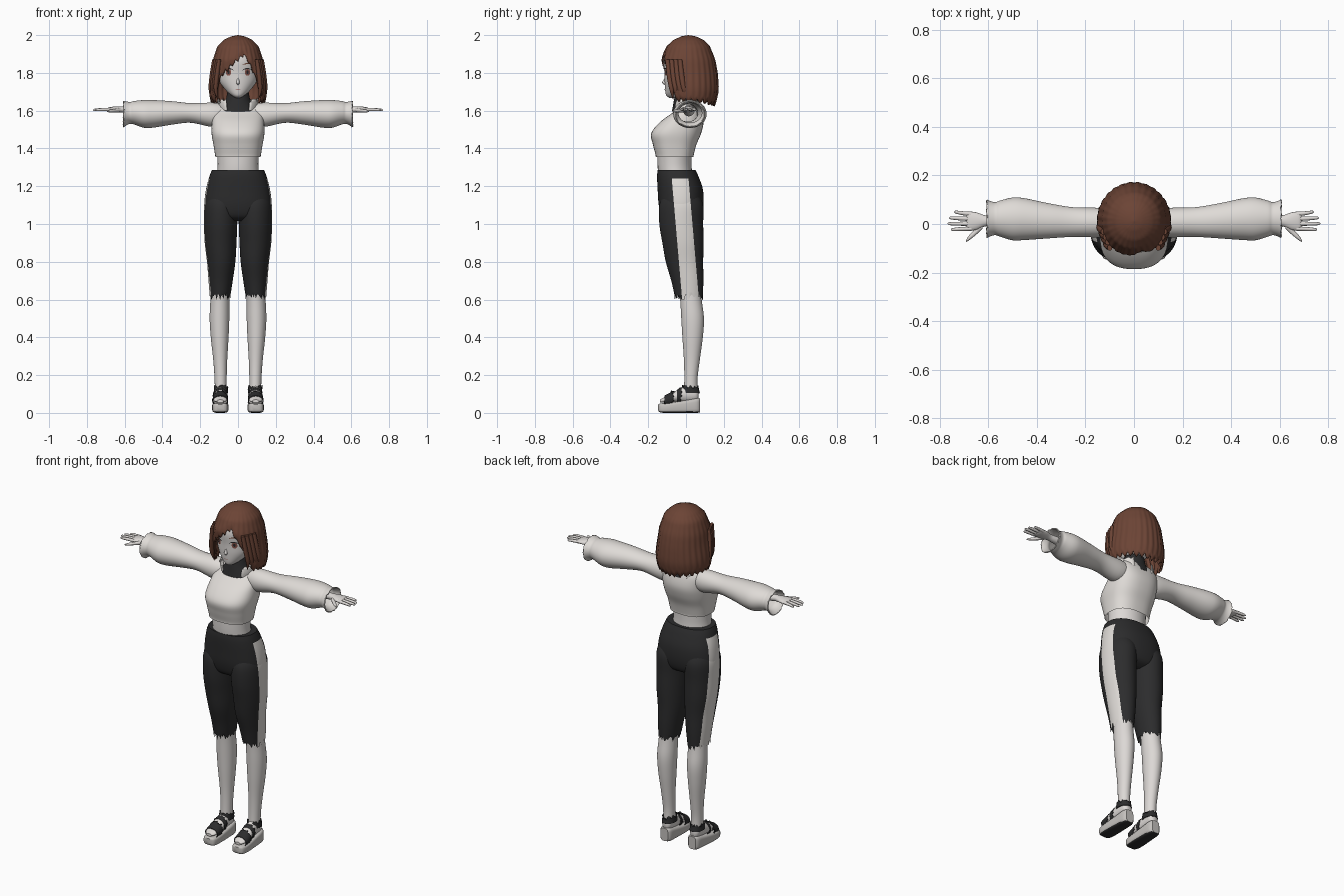
import bpy, bmesh, math, random
from mathutils import Vector

random.seed(4)
cube = bpy.data.objects.get("Cube")
if cube:
    bpy.data.objects.remove(cube)
made = []


def material(name, *rgb):
    mat = bpy.data.materials.new(name)
    mat.use_nodes = True
    mat.diffuse_color = (*rgb, 1)
    mat.node_tree.nodes["Principled BSDF"].inputs["Base Color"].default_value = (*rgb, 1)
    return mat


skin = material("pale skin", .72, .69, .67)
knit = material("off white knit", .74, .71, .68)
black = material("black cloth", .025, .025, .026)
brown = material("brown hair", .15, .058, .036)
sole_grey = material("grey sole", .55, .53, .51)
iris_brown = material("red brown iris", .25, .09, .07)
lip = material("soft lip", .45, .25, .23)


def finish(name, bm, *mats):
    bmesh.ops.recalc_face_normals(bm, faces=bm.faces)
    mesh = bpy.data.meshes.new(name)
    bm.to_mesh(mesh)
    bm.free()
    for mat in mats:
        mesh.materials.append(mat)
    obj = bpy.data.objects.new(name, mesh)
    bpy.context.collection.objects.link(obj)
    made.append(obj)
    return obj


def smooth_rows(rows, steps=5):
    """Catmull-Rom interpolation between section rows."""
    out, last = [], len(rows) - 1
    for i in range(last):
        quad = [rows[min(max(j, 0), last)] for j in range(i - 1, i + 3)]
        for k in range(steps):
            t = k / steps
            out.append([b + .5 * t * (c - a + t * (2*a - 5*b + 4*c - d + t * (3*(b - c) + d - a)))
                        for a, b, c, d in zip(*quad)])
    return out + [list(rows[-1])]


def loft(name, rows, *mats, axis="z", side=1, power=2, sides=32, caps=(True, True),
         ragged=0, thick=0, edit=None):
    """Rows are (position on axis, centre 1, centre 2, radius 1, radius 2)."""
    bm, rings = bmesh.new(), []
    rows = smooth_rows(rows)
    for n, (s, c1, c2, r1, r2) in enumerate(rows):
        ring = []
        for k in range(sides):
            a = math.tau * k / sides
            u, v = [math.copysign(abs(w) ** (2 / power), w) for w in (math.cos(a), math.sin(a))]
            p, q = c1 + r1 * u, c2 + r2 * v
            e = s + (random.uniform(-ragged, ragged) if n == len(rows) - 1 else 0)
            x, y, z = {"x": (e, p, q), "y": (p, e, q), "z": (p, q, e)}[axis]
            ring.append(bm.verts.new((x * side, y, z)))
        rings.append(ring)
    for low, high in zip(rings, rings[1:]):
        for k in range(sides):
            j = (k + 1) % sides
            bm.faces.new((low[k], low[j], high[j], high[k]))
    for cap, ring in zip(caps, (rings[0], rings[-1])):
        if cap:
            bm.faces.new(ring)
    bmesh.ops.recalc_face_normals(bm, faces=bm.faces)
    if edit:
        edit(bm)
    obj = finish(name, bm, *mats)
    if thick:
        mod = obj.modifiers.new("thickness", "SOLIDIFY")
        mod.thickness, mod.offset = thick, -1
    return obj


def side_stripe(bm):
    """Cut clean stripe borders, then colour the outer band."""
    slant, top = Vector((0, 1, .086)), Vector((0, 0, 1))
    cuts = [((0, -.072, 1.2), slant), ((0, .017, 1.2), slant), ((0, 0, 1.24), top)]
    for co, no in cuts:
        bmesh.ops.bisect_plane(bm, geom=bm.verts[:] + bm.edges[:] + bm.faces[:],
                               plane_co=co, plane_no=no, dist=.0001)
    for f in bm.faces:
        c = f.calc_center_median()
        band = (c - Vector((0, -.0275, 1.2))).dot(slant)
        f.material_index = int(abs(band) < .0445 and abs(c.x) > .1 and c.z < 1.24)


def black_underside(bm):
    for f in bm.faces:
        f.material_index = int(f.normal.z < -.6)


# Torso
loft("waist", [(1.22, 0, -.05, .12, .09), (1.3, 0, -.06, .108, .09), (1.4, 0, -.06, .112, .09)], skin)
loft("sweater_body", [(1.355, 0, -.06, .12, .1), (1.37, 0, -.06, .122, .102), (1.42, 0, -.06, .13, .115),
     (1.48, 0, -.052, .14, .132), (1.54, 0, -.022, .138, .115), (1.6, 0, .012, .13, .07),
     (1.64, 0, .012, .105, .05), (1.652, 0, .01, .07, .035)], knit, power=2.5, sides=48, caps=(False, True))
loft("turtleneck", [(1.595, 0, .005, .105, .08), (1.62, 0, .004, .088, .074), (1.655, 0, 0, .066, .064),
     (1.7, 0, 0, .056, .055)], black)


def keep_shoulders(bm):
    bad = [f for f in bm.faces if abs(f.calc_center_median().x) < .06]
    bmesh.ops.delete(bm, geom=bad, context="FACES")


loft("torn_collar", [(1.6, 0, .01, .1, .085), (1.625, 0, .01, .105, .085), (1.65, 0, .01, .108, .08)],
     knit, sides=40, caps=(False, False), ragged=.014, thick=.006, edit=keep_shoulders)

# Trousers
loft("trouser_hips", [(1.285, 0, -.05, .138, .1), (1.25, 0, -.043, .152, .11), (1.18, 0, -.03, .17, .12),
     (1.1, 0, -.026, .178, .118), (1.04, 0, -.025, .165, .1), (1.015, 0, -.025, .1, .06)],
     black, knit, power=2.3, sides=64, edit=side_stripe)

for label, side in (("left", 1), ("right", -1)):
    # Leg, trouser leg and shoe
    loft(label + "_trouser_leg", [(1.16, .088, -.025, .075, .09), (1.1, .09, -.025, .089, .116),
         (1, .092, -.025, .088, .116), (.9, .092, -.016, .084, .109), (.8, .089, -.008, .075, .099),
         (.7, .092, .007, .064, .085), (.615, .095, .015, .054, .074)],
         black, knit, side=side, sides=56, caps=(True, False), ragged=.02, edit=side_stripe)
    loft(label + "_leg", [(.72, .092, .015, .048, .058), (.6, .096, .026, .05, .057), (.5, .098, .035, .052, .06),
         (.4, .097, .035, .047, .054), (.28, .094, .031, .037, .042), (.18, .092, .026, .032, .035),
         (.09, .091, .025, .031, .037)], skin, side=side)
    loft(label + "_foot", [(-.138, .094, .062, .018, .008), (-.11, .094, .07, .036, .016),
         (-.06, .093, .085, .036, .028), (0, .092, .1, .033, .045), (.05, .091, .1, .029, .042),
         (.066, .091, .095, .015, .025)], skin, axis="y", side=side)
    loft(label + "_wedge_sole", [(-.147, .094, .028, .02, .016), (-.135, .094, .026, .036, .024),
         (-.09, .094, .027, .043, .027), (0, .092, .034, .04, .034), (.055, .091, .039, .036, .039),
         (.074, .091, .04, .024, .037)], sole_grey, black, axis="y", side=side, power=4, edit=black_underside)
    loft(label + "_toe_strap", [(-.115, .094, .062, .041, .03), (-.095, .094, .068, .041, .033),
         (-.07, .093, .072, .041, .044)], black, axis="y", side=side, ragged=.012, caps=(False, False), thick=.004)
    loft(label + "_instep_strap", [(-.048, .093, .085, .039, .037), (-.03, .092, .09, .038, .045)],
         black, axis="y", side=side, ragged=.01, caps=(False, False), thick=.004)
    loft(label + "_ankle_strap", [(.105, .091, .022, .038, .052), (.122, .091, .022, .037, .047),
         (.137, .091, .023, .037, .043)], black, side=side, ragged=.012, caps=(False, False), thick=.004)

    # Sleeve with pinched, flaring cuff
    loft(label + "_sleeve", [(.06, .01, 1.585, .045, .045), (.13, .006, 1.578, .06, .064),
         (.25, .008, 1.588, .061, .052), (.35, .013, 1.588, .072, .062), (.45, .02, 1.583, .086, .073),
         (.5, .021, 1.583, .088, .073), (.55, .022, 1.589, .075, .062), (.57, .022, 1.588, .068, .058),
         (.588, .022, 1.586, .071, .062), (.605, .022, 1.582, .079, .07)],
         knit, axis="x", side=side, sides=40, caps=(True, False), ragged=.004, thick=.006)

    # Forearm, palm and fingers
    loft(label + "_hand", [(.45, .015, 1.6, .03, .03), (.57, .014, 1.603, .022, .02), (.61, .013, 1.606, .022, .017),
         (.65, .012, 1.607, .036, .015), (.68, .012, 1.607, .039, .011), (.69, .012, 1.606, .034, .006)],
         skin, axis="x", side=side, sides=24)
    for i, length in enumerate((.062, .082, .088, .075)):
        y, tip = .041 - .02 * i, .68 + length
        loft(f"{label}_finger_{i + 1}", [(.67, y, 1.607, .009, .009), (.68 + length / 2, y * 1.1, 1.606, .008, .008),
             (tip - .008, y * 1.2, 1.604, .006, .006), (tip, y * 1.2, 1.603, .002, .002)],
             skin, axis="x", side=side, sides=12)
    loft(label + "_thumb", [(.625, -.005, 1.603, .016, .012), (.655, -.035, 1.6, .013, .009),
         (.68, -.057, 1.598, .01, .007), (.693, -.071, 1.597, .003, .003)], skin, axis="x", side=side, sides=12)

# Head
head = loft("head", [(1.668, 0, -.075, .012, .014), (1.68, 0, -.066, .033, .038), (1.705, 0, -.046, .062, .064),
     (1.75, 0, -.022, .096, .091), (1.8, 0, -.004, .11, .11), (1.87, 0, .004, .115, .122),
     (1.93, 0, .008, .095, .1), (1.965, 0, .01, .04, .04)], skin, sides=48)
loft("nose", [(1.735, 0, -.105, .004, .004), (1.747, 0, -.113, .009, .013), (1.765, 0, -.108, .006, .01),
     (1.79, 0, -.1, .003, .004)], skin, sides=12)
bpy.context.view_layer.update()


def face_plate(name, cx, cz, w, h, mat, lift, bend=0, tilt=0):
    """A thin oval laid on the face, optionally arched."""
    bm, rings = bmesh.new(), []
    for r in (.02, .35, .7, 1):
        ring = []
        for k in range(24):
            a = math.tau * k / 24
            u = r * math.cos(a)
            x, z = cx + w * u, cz + h * r * math.sin(a) - bend * u * u + tilt * u
            hit, pos, _, _ = head.ray_cast(Vector((x, -1, z)), Vector((0, 1, 0)))
            ring.append(bm.verts.new((x, (pos.y if hit else 0) - lift, z)))
        rings.append(ring)
    bm.faces.new(rings[0])
    for low, high in zip(rings, rings[1:]):
        for k in range(24):
            j = (k + 1) % 24
            bm.faces.new((low[k], low[j], high[j], high[k]))
    finish(name, bm, mat)


# Painted face details
for label, side in (("left", 1), ("right", -1)):
    x = .05 * side
    face_plate(label + "_eye_white", x, 1.803, .025, .018, knit, .002)
    face_plate(label + "_iris", x, 1.803, .014, .018, iris_brown, .003)
    face_plate(label + "_pupil", x, 1.804, .006, .009, black, .004)
    face_plate(label + "_upper_lash", x, 1.823, .028, .003, black, .005, bend=.01)
    face_plate(label + "_brow", x, 1.85, .026, .003, brown, .003, bend=.006, tilt=.002 * side)
face_plate("mouth", 0, 1.712, .015, .002, lip, .002, bend=-.002)

# Hair: a ridged shell whose lower edge follows a swept fringe and a bob
profile = [(2, 0, 0, 0), (1.994, .035, .035, .04), (1.975, .075, .078, .08), (1.94, .11, .115, .115),
           (1.87, .132, .147, .143), (1.8, .14, .15, .155), (1.7, .157, .14, .163), (1.62, .152, .12, .15)]


def hair_size(z):
    for a, b in zip(profile, profile[1:]):
        if z >= b[0]:
            t = (a[0] - z) / (a[0] - b[0])
            return [p + (q - p) * t for p, q in zip(a[1:], b[1:])]
    return profile[-1][1:]


def hair_edge(a, k):
    """Height of the lower edge at angle a from the front."""
    d, fork = abs(a), .022 * abs(k % 6 - 3) / 3
    if d < .72:
        swept = 1.91 - .22 * abs(a - .27) if a > .27 else 1.91 - .11 * (.27 - a)
        return swept - fork
    if d < 1:
        return 1.8 - .115 * (d - .72) / .28 - fork
    return 1.672 - .012 * (d - 1) - fork


def build_hair():
    bm, cols, count, rows = bmesh.new(), [], 168, 22
    for k in range(count):
        a = math.tau * k / count - math.pi
        edge, col = hair_edge(a, k) + random.uniform(-.004, .004), []
        for i in range(1, rows + 1):
            t = i / rows
            z = 2 - (2 - edge) * t ** 1.8
            rx, front, back = hair_size(z)
            groove = 1 + .035 * t * (abs(k % 6 - 3) / 3 - .5) * -1
            ry = front if abs(a) < math.pi / 2 else back
            tuck = 1 - .05 * max(0, t - .85) / .15
            col.append(bm.verts.new((rx * math.sin(a) * groove * tuck,
                                     .012 - ry * math.cos(a) * groove * tuck, z)))
        cols.append(col)
    crown = bm.verts.new((0, .012, 2))
    for k in range(count):
        p, q = cols[k], cols[(k + 1) % count]
        bm.faces.new((crown, p[0], q[0]))
        for i in range(rows - 1):
            bm.faces.new((p[i], p[i + 1], q[i + 1], q[i]))
    obj = finish("hair_shell", bm, brown)
    mod = obj.modifiers.new("thickness", "SOLIDIFY")
    mod.thickness, mod.offset = .01, -1


build_hair()

# Loose locks framing the cheeks
for label, side in (("left", 1), ("right", -1)):
    for i in range(4):
        x, y = .112 + .009 * i, -.088 + .022 * i
        loft(f"{label}_side_lock_{i + 1}", [(1.87, x - .012, y - .01, .01, .012), (1.78, x, y, .012, .014),
             (1.71, x + .006, y + .012, .01, .012), (1.66 + .006 * i, x - .004, y + .02, .001, .001)],
             brown, side=side, sides=10)

bpy.ops.object.select_all(action="DESELECT")
for obj in made:
    obj.select_set(True)
bpy.context.view_layer.objects.active = made[0]
bpy.ops.object.shade_smooth_by_angle(angle=math.radians(45))
